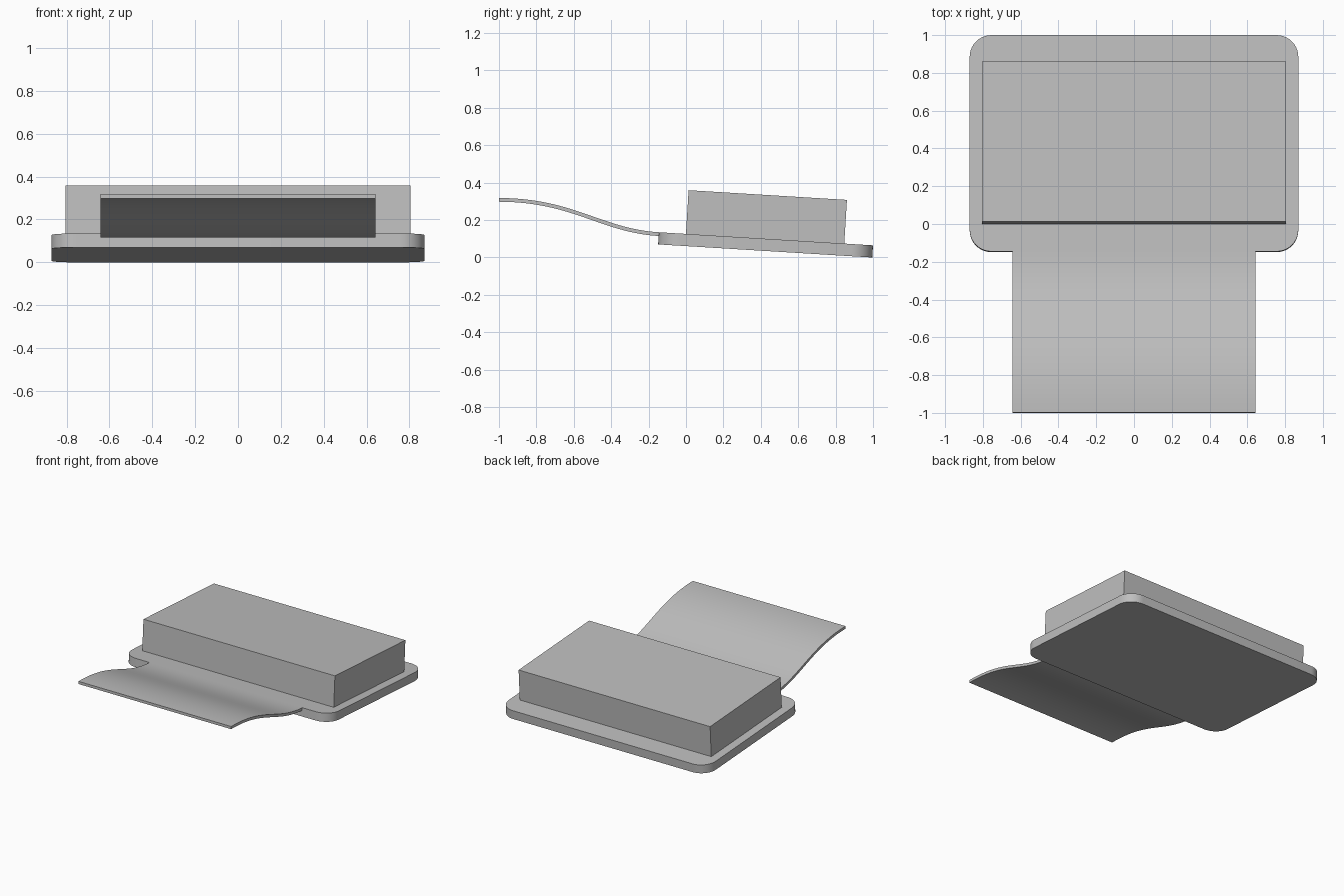
import bpy
import bmesh
import math
from mathutils import Matrix, Vector
from mathutils.geometry import interpolate_bezier

if "Cube" in bpy.data.objects:
    bpy.data.objects.remove(bpy.data.objects["Cube"])

# Single grey finish
grey = bpy.data.materials.new("light grey")
grey.use_nodes = True
colour = (0.52, 0.52, 0.52, 1)
grey.diffuse_color = colour
grey.node_tree.nodes["Principled BSDF"].inputs["Base Color"].default_value = colour

# Frame of the tilted body: origin at the lower front edge, falling to the rear
tilt = math.radians(3.5)
body_frame = Matrix.Translation((0, -0.149, 0.07)) @ Matrix.Rotation(-tilt, 4, "X")
plate_thickness = 0.065


def finish(bm, name):
    bmesh.ops.recalc_face_normals(bm, faces=bm.faces)
    mesh = bpy.data.meshes.new(name)
    bm.to_mesh(mesh)
    bm.free()
    mesh.materials.append(grey)
    obj = bpy.data.objects.new(name, mesh)
    bpy.context.collection.objects.link(obj)
    bpy.ops.object.select_all(action="DESELECT")
    obj.select_set(True)
    bpy.context.view_layer.objects.active = obj
    bpy.ops.object.shade_smooth_by_angle(angle=math.radians(30))
    return obj


def tilted_box(name, half_width, front, back, bottom, top, radius=0):
    """Box in the body frame, with optional rounded upright edges."""
    bm = bmesh.new()
    bmesh.ops.create_cube(bm, size=1)
    bmesh.ops.scale(bm, verts=bm.verts, vec=(2 * half_width, back - front, top - bottom))
    bmesh.ops.translate(bm, verts=bm.verts, vec=(0, (front + back) / 2, (bottom + top) / 2))
    if radius:
        upright = [e for e in bm.edges
                   if abs(e.verts[0].co.z - e.verts[1].co.z) > 0.01]
        bmesh.ops.bevel(bm, geom=upright, offset=radius, segments=10,
                        profile=0.5, affect="EDGES")
    obj = finish(bm, name)
    obj.matrix_world = body_frame
    return obj


# Rounded base plate and the block on it
tilted_box("base_plate", 0.87, 0, 1.147, 0, plate_thickness, radius=0.115)
tilted_box("block", 0.805, 0.145, 0.993, plate_thickness, 0.299)

# Curved flap: an S-shaped strip leaving the plate's front edge
plate_edge = body_frame @ Vector((0, 0, plate_thickness))
path = interpolate_bezier(Vector((0, -0.999, 0.318)), Vector((0, -0.6, 0.317)),
                          Vector((0, -0.45, plate_edge.z + 0.3 * math.tan(tilt))),
                          plate_edge, 33)
half_width, thickness = 0.642, 0.02
under = []
for i, point in enumerate(path):
    along = path[min(i + 1, len(path) - 1)] - path[max(i - 1, 0)]
    normal = Vector((0, -along.z, along.y)).normalized()
    under.append(point - normal * thickness)

bm = bmesh.new()
side = Vector((half_width, 0, 0))
rings = [[bm.verts.new(p) for p in (a - side, a + side, b + side, b - side)]
         for a, b in zip(path, under)]
for r, s in zip(rings, rings[1:]):
    for k in range(4):
        n = (k + 1) % 4
        bm.faces.new((r[k], r[n], s[n], s[k]))
bm.faces.new(rings[0])
bm.faces.new(rings[-1])
finish(bm, "curved_flap")
